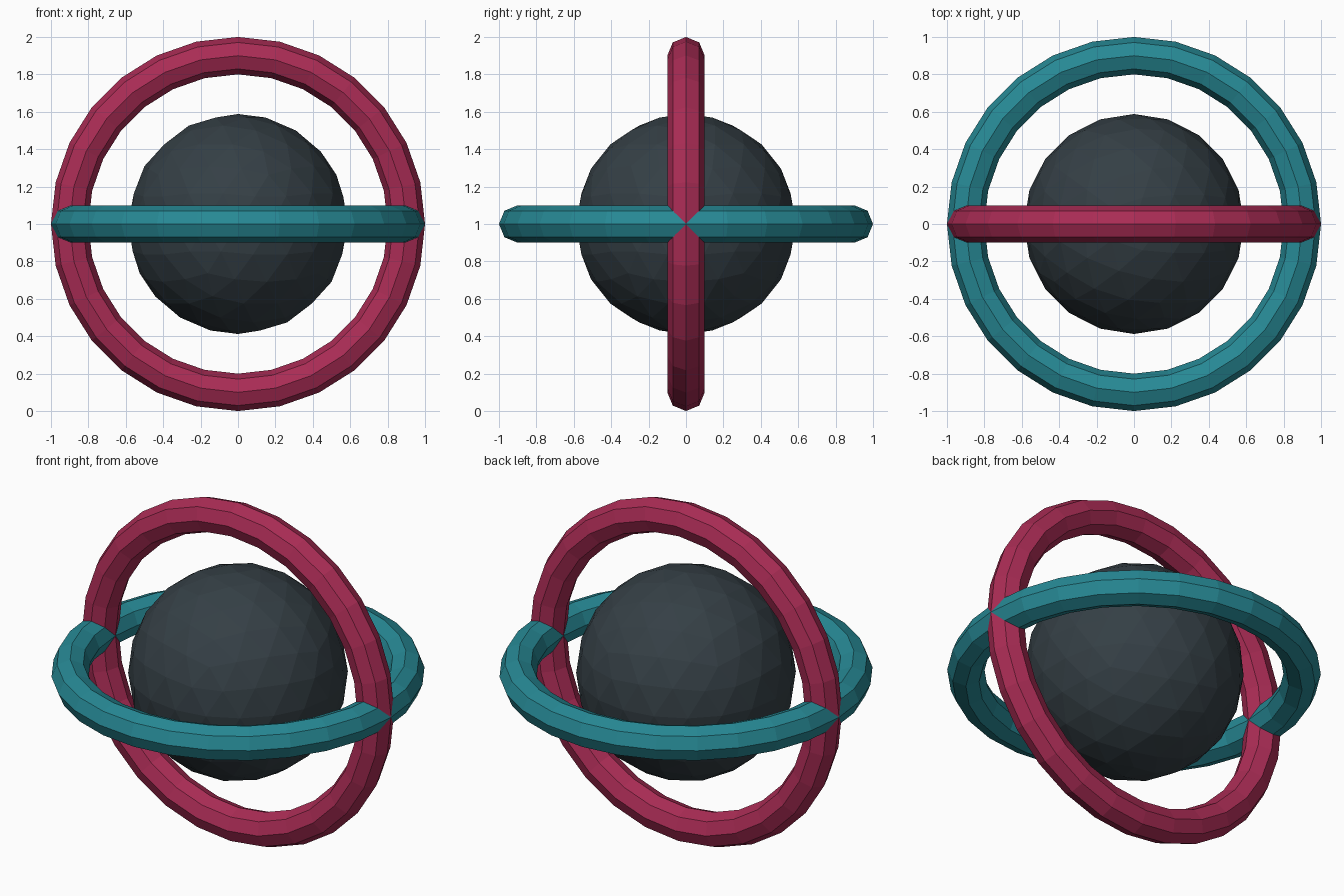
import bpy
from math import radians

if "Cube" in bpy.data.objects:
    bpy.data.objects.remove(bpy.data.objects["Cube"])

CENTRE = (0, 0, 1)


def paint(obj, name, rgb):
    mat = bpy.data.materials.new(name)
    mat.diffuse_color = (*rgb, 1)
    mat.use_nodes = True
    mat.node_tree.nodes["Principled BSDF"].inputs["Base Color"].default_value = mat.diffuse_color
    obj.data.materials.append(mat)


def ring(name, tilt, rgb):
    bpy.ops.mesh.primitive_torus_add(
        major_segments=28, minor_segments=8, major_radius=0.9,
        minor_radius=0.1, location=CENTRE, rotation=(tilt, 0, 0))
    obj = bpy.context.object
    obj.name = name
    paint(obj, name + "_colour", rgb)


# faceted core ball
bpy.ops.mesh.primitive_ico_sphere_add(subdivisions=3, radius=0.588, location=CENTRE)
core = bpy.context.object
core.name = "core_ball"
paint(core, "core_colour", (0.035, 0.05, 0.06))

# two crossing rings
ring("horizontal_ring", 0, (0.02, 0.25, 0.3))
ring("vertical_ring", radians(90), (0.4, 0.025, 0.09))
